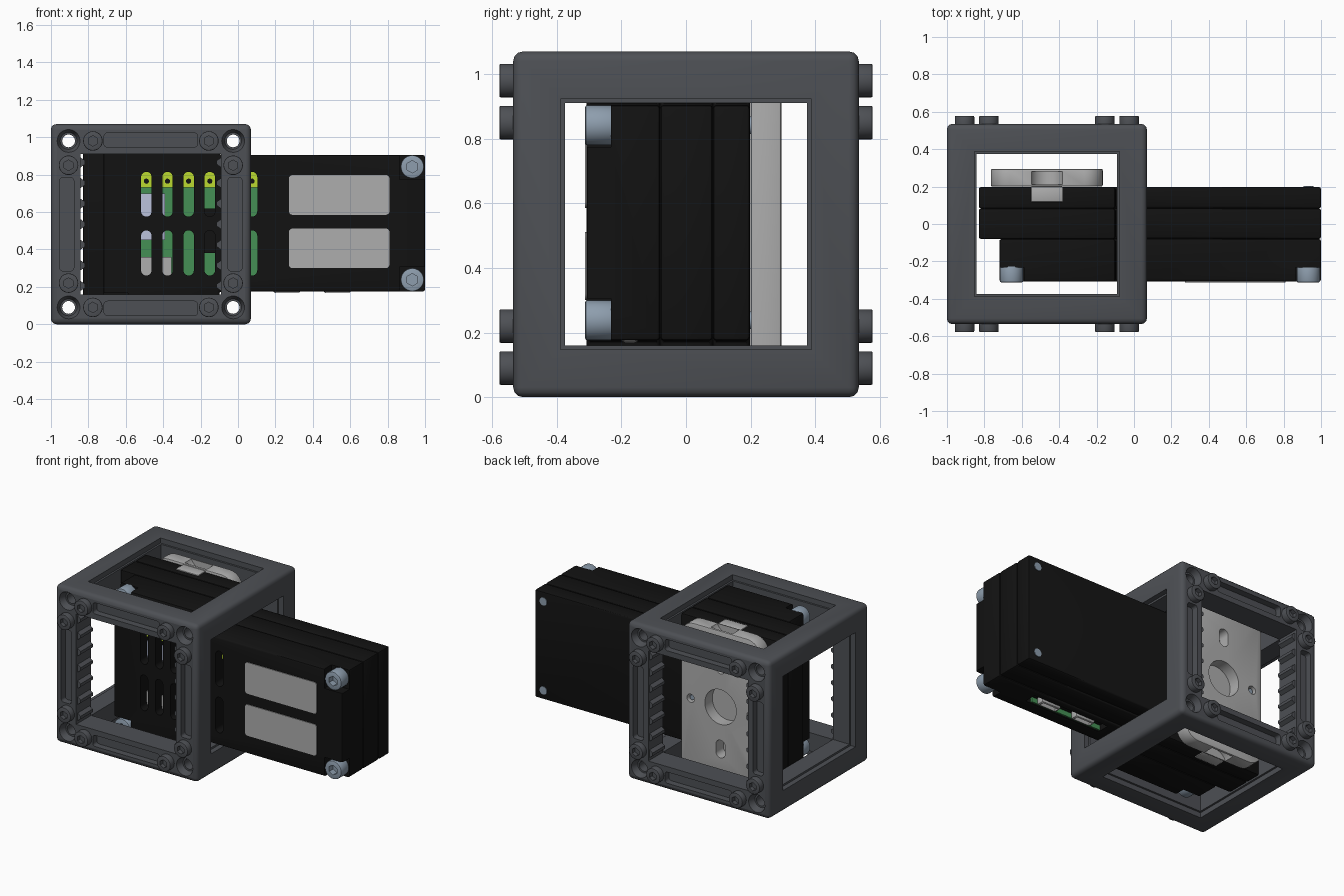
import bpy, bmesh
from math import sin, cos, pi, radians
from mathutils import Matrix, Vector

if "Cube" in bpy.data.objects:
    bpy.data.objects.remove(bpy.data.objects["Cube"])


def mat(name, c):
    m = bpy.data.materials.new(name)
    m.diffuse_color = (*c, 1)
    m.use_nodes = True
    m.node_tree.nodes["Principled BSDF"].inputs["Base Color"].default_value = m.diffuse_color
    return m


FRAME = mat("frame_grey", (.075, .08, .09))
BLACK = mat("black_plastic", (.006, .006, .006))
STEEL = mat("blue_steel", (.27, .34, .42))
GREY = mat("light_grey", (.42, .42, .42))
GREEN = mat("board_green", (.06, .28, .09))
LIME = mat("lime", (.5, .7, .03))
PALE = mat("pale_lilac", (.5, .54, .72))


def finish(name, bm, material, bevel=0, segs=2):
    bmesh.ops.recalc_face_normals(bm, faces=bm.faces)
    me = bpy.data.meshes.new(name)
    bm.to_mesh(me)
    bm.free()
    ob = bpy.data.objects.new(name, me)
    bpy.context.collection.objects.link(ob)
    if material:
        me.materials.append(material)
    if bevel:
        m = ob.modifiers.new("bevel", 'BEVEL')
        m.width, m.segments, m.limit_method = bevel, segs, 'ANGLE'
        apply(ob, m)
    return ob


def apply(ob, m):
    bpy.context.view_layer.objects.active = ob
    bpy.ops.object.modifier_apply(modifier=m.name)


def box(name, x, y, z, material=None, bevel=0, segs=2):
    bm = bmesh.new()
    bmesh.ops.create_cube(bm, size=1)
    for v in bm.verts:
        v.co = Vector([(r[0] + r[1]) / 2 + c * (r[1] - r[0]) for r, c in zip((x, y, z), v.co)])
    return finish(name, bm, material, bevel, segs)


def prism(name, pts, y, material=None, bevel=0):
    """Outline in x-z extruded between two y values."""
    bm = bmesh.new()
    f = bm.faces.new([bm.verts.new((px, y[0], pz)) for px, pz in pts])
    r = bmesh.ops.extrude_face_region(bm, geom=[f])
    bmesh.ops.translate(bm, vec=(0, y[1] - y[0], 0),
                        verts=[v for v in r["geom"] if isinstance(v, bmesh.types.BMVert)])
    return finish(name, bm, material, bevel)


def rounded(x, z, r, n=6):
    pts = []
    for k, (cx, cz) in enumerate(((x[1] - r, z[1] - r), (x[0] + r, z[1] - r),
                                  (x[0] + r, z[0] + r), (x[1] - r, z[0] + r))):
        for i in range(n + 1):
            a = pi / 2 * (k + i / n)
            p = (cx + r * cos(a), cz + r * sin(a))
            if not pts or (Vector(p) - Vector(pts[-1])).length > 1e-4:
                pts.append(p)
    if (Vector(pts[0]) - Vector(pts[-1])).length < 1e-4:
        pts.pop()
    return pts


def cyl(name, x, z, y, r, material=None, r2=None, n=28, bevel=0):
    """Cylinder along y; r at y[0], r2 at y[1]."""
    bm = bmesh.new()
    M = Matrix.Translation((x, (y[0] + y[1]) / 2, z)) @ Matrix.Rotation(radians(-90), 4, 'X')
    bmesh.ops.create_cone(bm, cap_ends=True, segments=n, radius1=r,
                          radius2=r if r2 is None else r2, depth=abs(y[1] - y[0]), matrix=M)
    return finish(name, bm, material, bevel)


def cut(ob, *cutters):
    for c in cutters:
        m = ob.modifiers.new("cut", 'BOOLEAN')
        m.operation, m.solver, m.object = 'DIFFERENCE', 'EXACT', c
        apply(ob, m)
        bpy.data.objects.remove(c)


# Open cube frame with a window through every face
CX, CZ, H, W = -.466, .535, .535, .375
frame = box("cube_frame", (CX - H, CX + H), (-H, H), (0, 2 * H), FRAME, .03, 3)
wx, wy, wz = (CX - W, CX + W), (-W, W), (CZ - W, CZ + W)
cut(frame, box("c", (-2, 1), wy, wz), box("c", wx, (-1, 1), wz), box("c", wx, wy, (-1, 2)))
# Shallow lips around the plain windows
L = .388
for s in (-1, 1):
    xs = sorted((CX + s * .50, CX + s * .60))
    zs = sorted((CZ + s * .50, CZ + s * .60))
    cut(frame, box("c", xs, (-L, L), (CZ - L, CZ + L)), box("c", (CX - L, CX + L), (-L, L), zs))
# Corner holes running right through the frame
for sx in (-1, 1):
    for sz in (-1, 1):
        x, z = CX + sx * .44, CZ + sz * .445
        cut(frame, cyl("c", x, z, (-.7, .7), .034),
            cyl("c", x, z, (-.56, -.49), .07, r2=.045), cyl("c", x, z, (.49, .56), .045, r2=.07))
# Recessed slots, socketed pegs and grip ribs on the front and back
for side, s in (("front", -1), ("back", 1)):
    ys = sorted((s * .49, s * .6))
    for t in (-1, 1):
        cut(frame, prism("c", rounded((CX - .25, CX + .25), (CZ + t * .45 - .038, CZ + t * .45 + .038), .018), ys),
            prism("c", rounded((CX + t * .45 - .038, CX + t * .45 + .038), (CZ - .25, CZ + .25), .018), ys))
        for i in range(7):
            z = CZ - .33 + i * .11
            x0, x1 = CX + t * .378, CX + t * .352
            prism(f"{side}_grip_rib", [(x0, z - .028), (x1, z - .01), (x1, z + .01), (x0, z + .028)],
                  sorted((s * .39, s * .52)), FRAME)
        for u in (-1, 1):
            for dx, dz in ((.31, .445), (.44, .315)):
                x, z = CX + t * dx, CZ + u * dz
                peg = cyl(f"{side}_peg", x, z, sorted((s * .50, s * .578)), .052, FRAME, bevel=.005)
                cut(peg, cyl("c", x, z, sorted((s * .55, s * .6)), .028, n=6))


# Layered T-shaped housing: tall head inside the frame, narrower tail outside
def tee(x0):
    return [(x0, .03), (-.1, .03), (-.1, .175), (1, .175),
            (1, .905), (-.1, .905), (-.1, 1.04), (x0, 1.04)]


prism("back_cover", tee(-.83), (.083, .198), BLACK, .012)
prism("middle_housing", tee(-.83), (-.08, .083), BLACK, .012)
cover = prism("front_cover", tee(-.72), (-.308, -.08), BLACK, .012)

# Corner pockets with cap-head bolts
for x, d, zz in ((.932, 1, .302), (-.655, -1, .442)):
    for s in (-1, 1):
        z = CZ + .005 + s * zz
        cut(cover, box("c", sorted((x - d * .068, x + d * .2)), (-.5, -.232),
                       sorted((z - s * .068, z + s * .2))))
        bolt = cyl("bolt_head", x, z, (-.312, -.225), .062, STEEL, bevel=.006)
        cut(bolt, cyl("c", x, z, (-.4, -.27), .033, n=6))
        if x > 0:
            cyl("bolt_tip", x, z, (.18, .202), .027, STEEL)

# Vent slots and the connector opening underneath
for i in range(6):
    x = -.49 + i * .113
    for z in ((.26, .502), (.575, .815)):
        cut(cover, prism("c", rounded((x - .028, x + .028), z, .0279), (-.4, -.212)))
cut(cover, box("c", (.1, .68), (-.215, -.13), (.1, .215)))

# Circuit board and components behind the vents
box("circuit_board", (-.56, .64), (-.218, -.205), (.182, .87), GREEN)
box("terminal_strip", (-.53, .11), (-.24, -.217), (.73, .83), LIME)
box("radio_module", (-.54, -.39), (-.235, -.217), (.45, .70), PALE)
box("board_sockets", (-.54, -.355), (-.24, -.217), (.25, .36), GREY)
box("board_chip", (-.2, -.11), (-.235, -.217), (.38, .62), BLACK)
for i in range(6):
    cyl("terminal_screw", -.49 + i * .113, .765, (-.243, -.239), .014, BLACK, n=12)
for x in (.26, .53):
    port = box("cable_port", (x - .075, x + .075), (-.203, -.145), (.168, .26), GREY, .015)
    cut(port, box("c", (x - .06, x + .06), (-.19, -.158), (.1, .22)))

# Label panels on the front cover
for z in ((.3, .512), (.585, .798)):
    prism("label_panel", rounded((.272, .81), z, .02), (-.313, -.3), GREY)

# Mounting plate on the back with bore, screw holes and edge notches
plate = prism("mounting_plate", rounded((-.765, -.167), (.02, 1.05), .1, 8), (.2, .295), GREY, .008)
cut(plate, cyl("c", CX, CZ, (.215, .4), .118, n=40))
for s in (-1, 1):
    cut(plate, cyl("c", CX + s * .225, CZ, (.22, .4), .028, n=20),
        prism("c", rounded((CX - .035, CX + .035), (CZ + s * .285 - .06, CZ + s * .285 + .06), .0349), (.215, .4)),
        cyl("c", CX, CZ + s * .55, (.212, .282), .09))
    cyl("plate_screw", CX + s * .225, CZ, (.21, .28), .018, STEEL, n=6)
    box("plate_boss", (CX - .085, CX + .085), (.118, .2), sorted((CZ + s * .46, CZ + s * .511)), GREY, .006)

# Smooth rounded surfaces, keep edges crisp
bpy.ops.object.select_all(action='DESELECT')
for ob in bpy.context.scene.objects:
    ob.select_set(True)
bpy.context.view_layer.objects.active = frame
bpy.ops.object.shade_smooth_by_angle(angle=radians(35))
